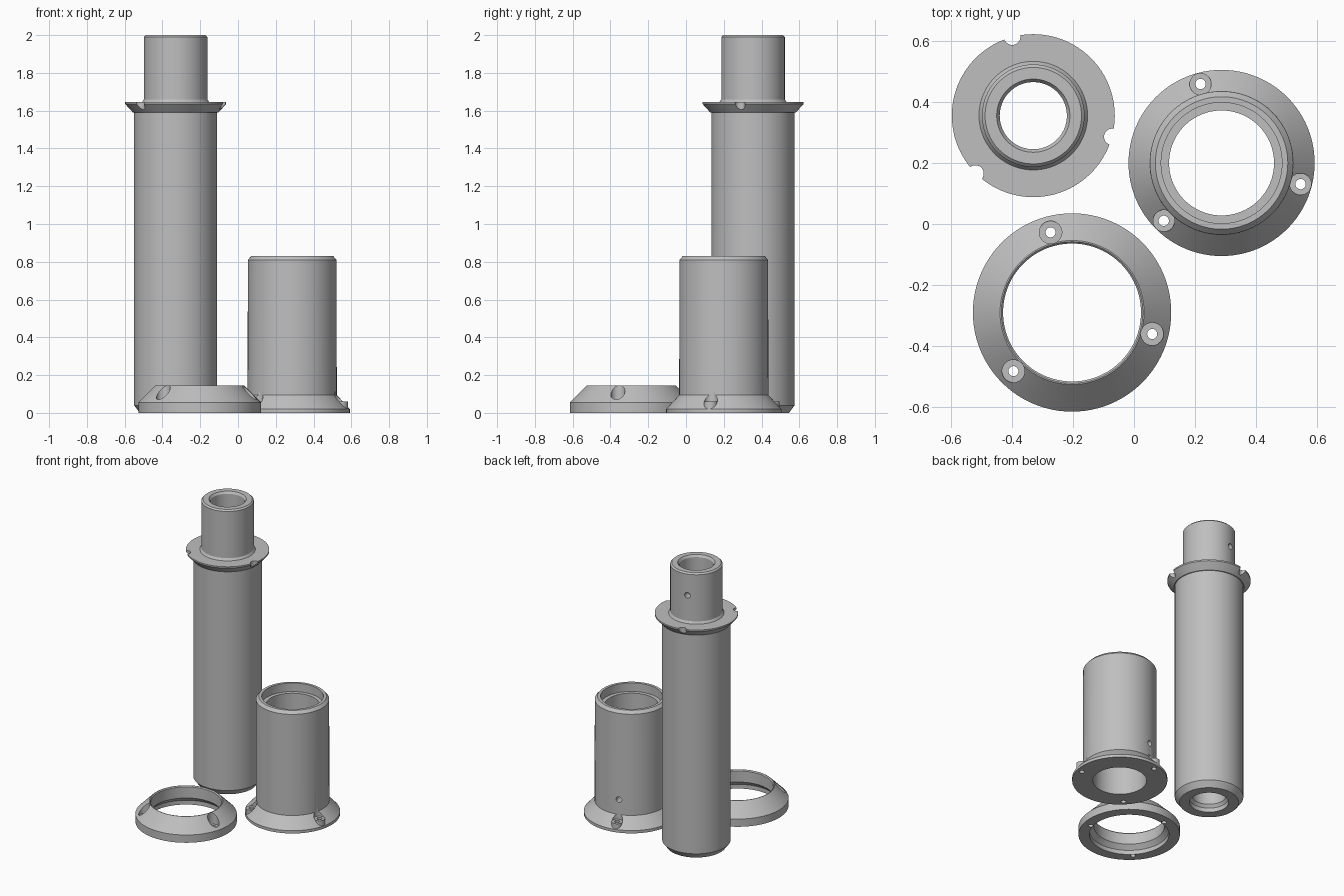
import bpy, bmesh, math
from mathutils import Matrix, Vector

if "Cube" in bpy.data.objects:
    bpy.data.objects.remove(bpy.data.objects["Cube"])

SEG = 96
SCREW_ANGLES = (105, 225, -15)

grey = bpy.data.materials.new("metal_grey")
grey.diffuse_color = (0.52, 0.52, 0.52, 1)
grey.use_nodes = True
grey.node_tree.nodes["Principled BSDF"].inputs["Base Color"].default_value = grey.diffuse_color


def finish(name, bm):
    """Turn a bmesh into a grey object."""
    bmesh.ops.recalc_face_normals(bm, faces=bm.faces)
    mesh = bpy.data.meshes.new(name)
    bm.to_mesh(mesh)
    bm.free()
    obj = bpy.data.objects.new(name, mesh)
    mesh.materials.append(grey)
    bpy.context.collection.objects.link(obj)
    return obj


def lathe(name, profile, centre):
    """Revolve a closed (radius, height) outline about a vertical axis."""
    bm = bmesh.new()
    rings = []
    for i in range(SEG):
        a = 2 * math.pi * i / SEG
        rings.append([bm.verts.new((centre[0] + r * math.cos(a),
                                    centre[1] + r * math.sin(a), z)) for r, z in profile])
    n = len(profile)
    for i in range(SEG):
        p, q = rings[i], rings[(i + 1) % SEG]
        for j in range(n):
            k = (j + 1) % n
            bm.faces.new((p[j], q[j], q[k], p[k]))
    return finish(name, bm)


def add_cylinder(bm, radius, length, matrix):
    bmesh.ops.create_cone(bm, cap_ends=True, segments=32, radius1=radius,
                          radius2=radius, depth=length, matrix=matrix)


def screw_cylinders(name, centre, dist, radius, z0, z1):
    """Three upright cylinders on the screw circle."""
    bm = bmesh.new()
    for deg in SCREW_ANGLES:
        a = math.radians(deg)
        pos = Vector((centre[0] + dist * math.cos(a),
                      centre[1] + dist * math.sin(a), (z0 + z1) / 2))
        add_cylinder(bm, radius, z1 - z0, Matrix.Translation(pos))
    return finish(name, bm)


def side_drill(name, centre, r_mid, z, radius=0.02, length=0.16, deg=105):
    """A radial cylinder through one wall of a tube."""
    a = math.radians(deg)
    d = Vector((math.cos(a), math.sin(a), 0))
    bm = bmesh.new()
    pos = Vector((centre[0], centre[1], z)) + d * r_mid
    add_cylinder(bm, radius, length,
                 Matrix.Translation(pos) @ d.to_track_quat('Z', 'Y').to_matrix().to_4x4())
    return finish(name, bm)


def combine(obj, tool, operation='DIFFERENCE'):
    mod = obj.modifiers.new("cut", 'BOOLEAN')
    mod.operation, mod.solver, mod.object = operation, 'EXACT', tool
    bpy.context.view_layer.objects.active = obj
    bpy.ops.object.modifier_apply(modifier=mod.name)
    bpy.data.objects.remove(tool, do_unlink=True)


# Tall tube with a collar and a narrower neck
A = (-0.33, 0.355)
tall = lathe("tall_tube", [
    (0.125, 0), (0.19, 0), (0.22, 0.04), (0.22, 1.59), (0.226, 1.59),
    (0.267, 1.635), (0.267, 1.645), (0.178, 1.645), (0.168, 1.66),
    (0.168, 1.99), (0.158, 2.0), (0.12, 2.0), (0.11, 1.985),
    (0.11, 0.05), (0.125, 0.03)], A)
combine(tall, screw_cylinders("notch_cutter", A, 0.268, 0.027, 1.56, 1.70))
combine(tall, side_drill("neck_drill", A, 0.14, 1.84))

# Short tube with a conical foot flange
B = (0.287, 0.2)
short = lathe("short_tube", [
    (0.172, 0), (0.305, 0), (0.305, 0.02), (0.236, 0.095), (0.235, 0.81),
    (0.217, 0.83), (0.198, 0.83), (0.198, 0.77), (0.172, 0.77)], B)
combine(short, screw_cylinders("screw_boss", B, 0.268, 0.036, 0.006, 0.06), 'UNION')
combine(short, screw_cylinders("counterbore", B, 0.268, 0.0355, 0.06, 0.11))
combine(short, screw_cylinders("screw_hole", B, 0.268, 0.017, -0.05, 0.12))
combine(short, side_drill("wall_drill", B, 0.21, 0.20))

# Conical clamp ring
C = (-0.203, -0.29)
ring = lathe("clamp_ring", [
    (0.255, 0), (0.325, 0), (0.325, 0.055), (0.236, 0.145),
    (0.232, 0.145), (0.226, 0.138), (0.226, 0.06), (0.255, 0.03)], C)
combine(ring, screw_cylinders("counterbore", C, 0.272, 0.037, 0.06, 0.2))
combine(ring, screw_cylinders("screw_hole", C, 0.272, 0.0165, -0.05, 0.2))

# Smooth walls, crisp machined edges
bpy.ops.object.select_all(action='DESELECT')
for obj in (tall, short, ring):
    obj.select_set(True)
bpy.context.view_layer.objects.active = tall
bpy.ops.object.shade_smooth_by_angle(angle=math.radians(25))
